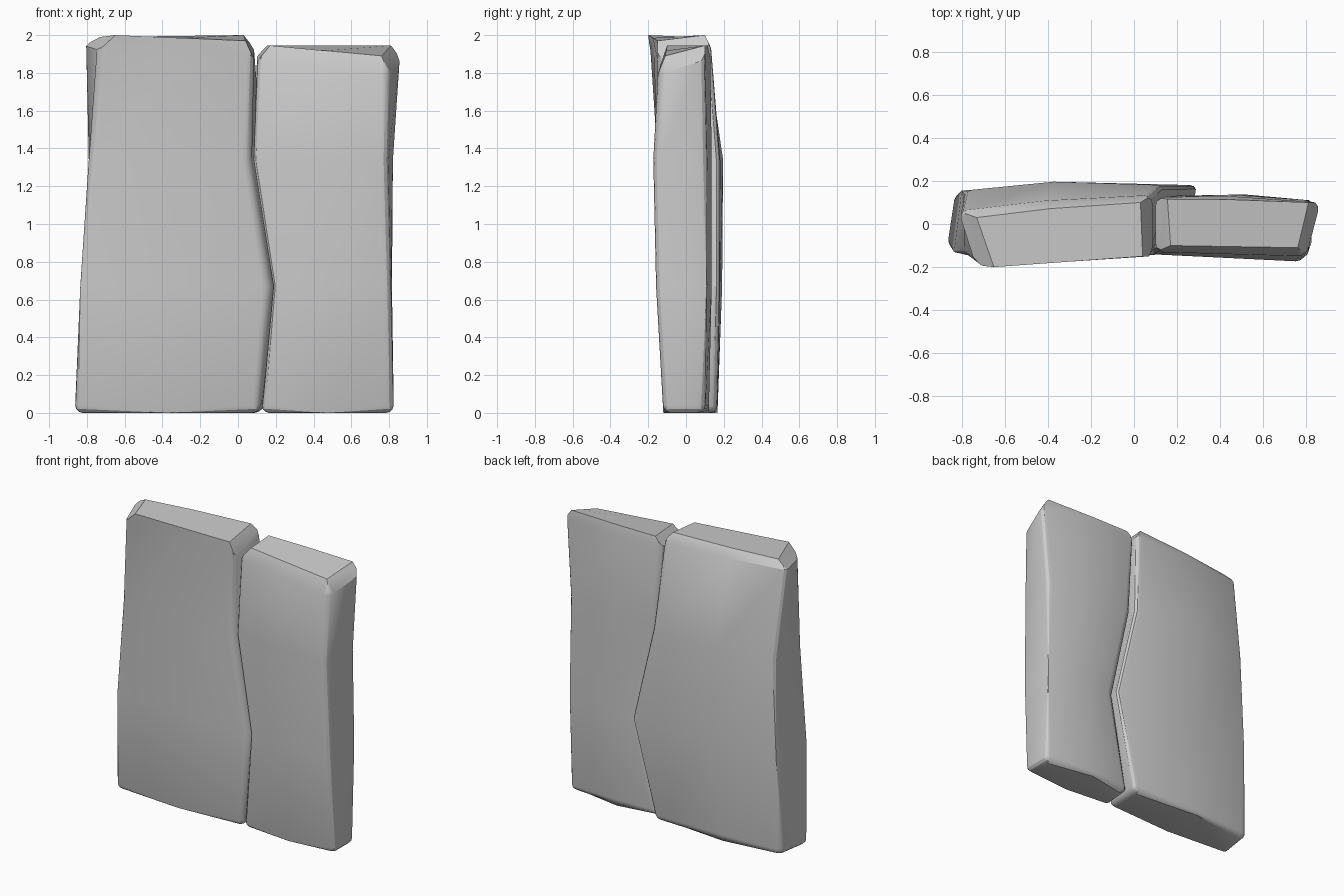
import bpy, bmesh
from mathutils import Vector

if "Cube" in bpy.data.objects:
    bpy.data.objects.remove(bpy.data.objects["Cube"])


def slab(name, levels, bulge, radius=0.04):
    """Loft a slab through rings of corners: front left, front right, back right, back left."""
    bm = bmesh.new()
    rings = []
    for level, b in zip(levels, bulge):
        z, corners = level
        fl, fr, br, bl = [Vector(c if len(c) == 3 else (*c, z)) for c in corners]
        fm = fl.lerp(fr, 0.5)
        bk = br.lerp(bl, 0.55) + Vector((0, b, 0))
        rings.append([bm.verts.new(p) for p in (fl, fm, fr, br, bk, bl)])
    soft = []
    n = 6
    for lo, hi in zip(rings, rings[1:]):
        for i in range(n):
            j = (i + 1) % n
            bm.faces.new((lo[i], lo[j], hi[j], hi[i]))
    bm.faces.new(rings[0][::-1])
    bm.faces.new(rings[-1])
    # round the bottom rim and the four upright edges, leave the top chamfer crisp
    for i in range(n):
        soft.append(bm.edges.get((rings[0][i], rings[0][(i + 1) % n])))
    for lo, hi in zip(rings[:-2], rings[1:-1]):
        soft += [bm.edges.get((lo[i], hi[i])) for i in (0, 2, 3, 5)]
    bmesh.ops.bevel(bm, geom=soft, offset=radius, segments=3, profile=0.5,
                    affect='EDGES', clamp_overlap=True)
    bmesh.ops.recalc_face_normals(bm, faces=bm.faces)
    mesh = bpy.data.meshes.new(name)
    bm.to_mesh(mesh)
    bm.free()
    ob = bpy.data.objects.new(name, mesh)
    bpy.context.collection.objects.link(ob)
    bpy.ops.object.select_all(action='DESELECT')
    ob.select_set(True)
    bpy.context.view_layer.objects.active = ob
    bpy.ops.object.shade_smooth_by_angle(angle=0.45)
    return ob


# wide stone slab on the left
slab("wide_slab", [
    (0.0, [(-.87, -.11), (.115, -.12), (.13, .165), (-.83, .15)]),
    (0.67, [(-.835, -.13), (.17, -.14), (.30, .18), (-.80, .155)]),
    (1.34, [(-.79, -.15), (.065, -.15), (.14, .18), (-.79, .155)]),
    (1.9, [(-.735, -.19, 1.92), (.085, -.15, 1.87), (.085, .135, 1.93), (-.815, .06, 1.945)]),
    (2.0, [(-.65, -.2, 2.0), (.04, -.15, 1.97), (.03, .1, 2.0), (-.73, .03, 1.99)]),
], [0.01, 0.025, 0.03, 0.015, 0.01])

# narrow stone slab on the right, following the same zigzag seam
slab("narrow_slab", [
    (0.0, [(.12, -.12), (.825, -.12), (.825, .10), (.14, .11)]),
    (0.67, [(.175, -.135), (.81, -.16), (.815, .11), (.29, .13)]),
    (1.34, [(.073, -.14), (.79, -.175), (.825, .11), (.14, .13)]),
    (1.85, [(.10, -.13, 1.86), (.80, -.15, 1.79), (.865, .10, 1.87), (.10, .125, 1.89)]),
    (1.94, [(.17, -.10, 1.945), (.76, -.11, 1.89), (.81, .10, 1.945), (.155, .115, 1.945)]),
], [0.015, 0.015, 0.015, 0.015, 0.005])
